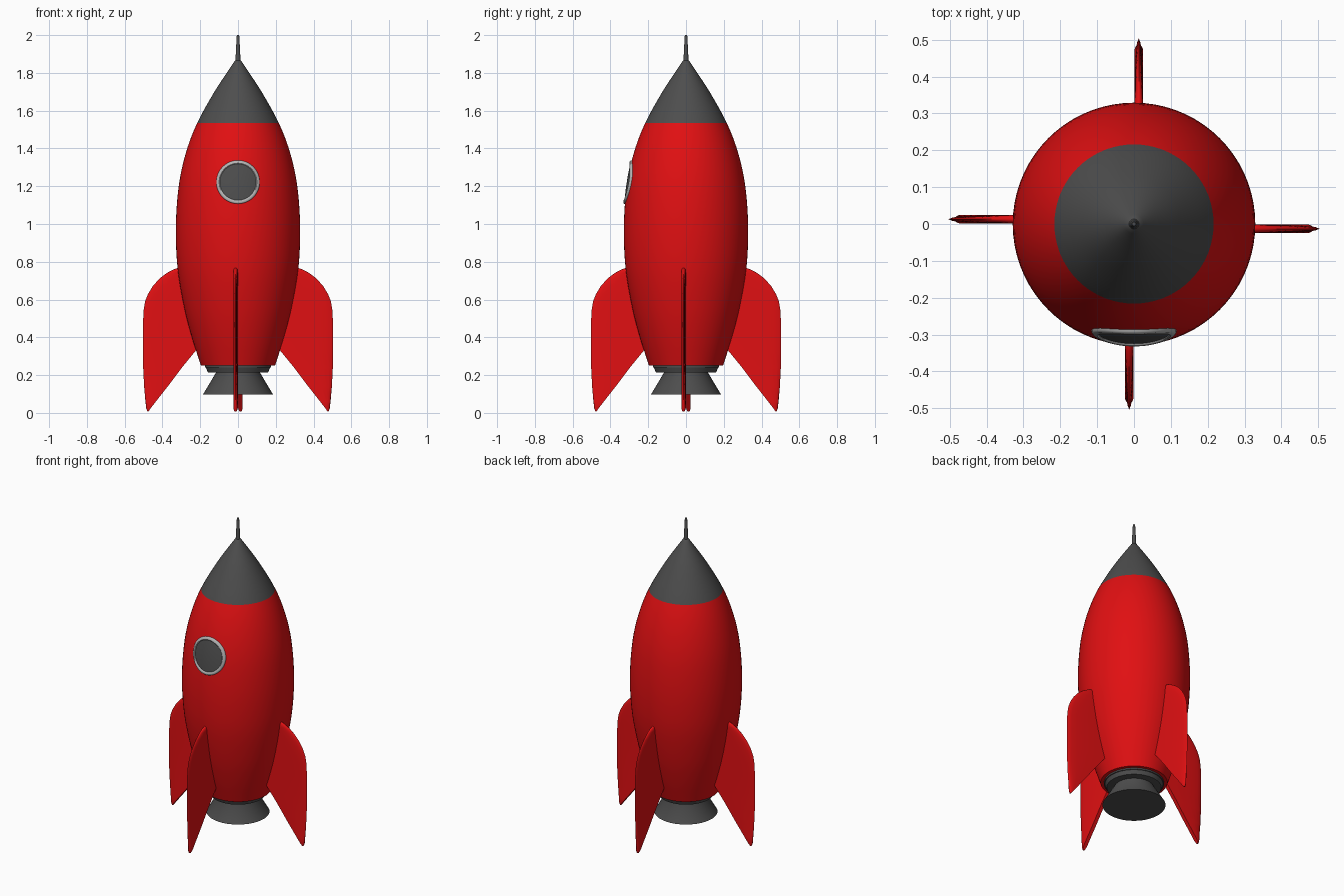
import bpy, bmesh, math

if "Cube" in bpy.data.objects:
    bpy.data.objects.remove(bpy.data.objects["Cube"])


def material(name, rgb):
    m = bpy.data.materials.new(name)
    m.diffuse_color = (*rgb, 1)
    m.use_nodes = True
    m.node_tree.nodes["Principled BSDF"].inputs["Base Color"].default_value = m.diffuse_color
    return m


RED = material("red paint", (0.75, 0.005, 0.006))
GREY = material("dark grey", (0.075, 0.075, 0.075))
SILVER = material("light grey", (0.45, 0.45, 0.45))
SEG = 72

# hull radius by height
HULL = [(0.25, 0.196), (0.40, 0.244), (0.55, 0.283), (0.75, 0.318), (0.93, 0.329),
        (1.10, 0.324), (1.25, 0.306), (1.40, 0.269), (1.535, 0.216), (1.70, 0.125),
        (1.80, 0.060), (1.85, 0.026)]


def hull_radius(z):
    """Smooth interpolation through the hull profile."""
    n = len(HULL)
    i = max(k for k in range(n - 1) if HULL[k][0] <= z or k == 0)

    def slope(k):
        a, b = HULL[max(k - 1, 0)], HULL[min(k + 1, n - 1)]
        return (b[1] - a[1]) / (b[0] - a[0])
    (z0, r0), (z1, r1) = HULL[i], HULL[i + 1]
    d = z1 - z0
    t = (z - z0) / d
    return ((2*t**3 - 3*t**2 + 1) * r0 + (t**3 - 2*t**2 + t) * d * slope(i)
            + (3*t**2 - 2*t**3) * r1 + (t**3 - t**2) * d * slope(i + 1))


def finish(name, bm, mats, angle=35):
    bmesh.ops.recalc_face_normals(bm, faces=bm.faces[:])
    me = bpy.data.meshes.new(name)
    bm.to_mesh(me)
    bm.free()
    for m in mats:
        me.materials.append(m)
    ob = bpy.data.objects.new(name, me)
    bpy.context.collection.objects.link(ob)
    bpy.ops.object.select_all(action='DESELECT')
    ob.select_set(True)
    bpy.context.view_layer.objects.active = ob
    bpy.ops.object.shade_smooth_by_angle(angle=math.radians(angle))
    return ob


def bridge(bm, loops):
    """Quads between successive closed loops of vertices."""
    for a, b in zip(loops, loops[1:]):
        for i in range(len(a)):
            j = (i + 1) % len(a)
            bm.faces.new((a[i], a[j], b[j], b[i]))


def lathe(bm, profile, seg=SEG):
    """Closed solid of revolution from (radius, z) pairs, bottom to top."""
    loops = [[bm.verts.new((r * math.cos(2*math.pi*i/seg), r * math.sin(2*math.pi*i/seg), z))
              for i in range(seg)] for r, z in profile]
    bridge(bm, loops)
    bm.faces.new(loops[0])
    bm.faces.new(loops[-1])


# hull with grey nose
NOSE_Z = 1.535
zs = [0.25 + (NOSE_Z - 0.25) * i / 30 for i in range(31)]
zs += [NOSE_Z + (1.85 - NOSE_Z) * i / 10 for i in range(1, 11)]
bm = bmesh.new()
lathe(bm, [(hull_radius(z), z) for z in zs] + [(0.018, 1.862), (0.010, 1.868)])
for f in bm.faces:
    f.material_index = int(f.calc_center_median().z > NOSE_Z)
finish("hull", bm, [RED, GREY])

# antenna
bm = bmesh.new()
lathe(bm, [(0.014, 1.855), (0.007, 1.995), (0.005, 2.0)], 24)
finish("antenna", bm, [GREY])

# engine collar and bell
bm = bmesh.new()
lathe(bm, [(0.176, 0.24), (0.176, 0.26)])
lathe(bm, [(0.148, 0.213), (0.160, 0.215), (0.174, 0.25)])
finish("engine_collar", bm, [GREY])
bm = bmesh.new()
lathe(bm, [(0.185, 0.098), (0.116, 0.214), (0.116, 0.22)])
finish("engine_bell", bm, [GREY])

# fins: (z, inner, outer) slices, thinning toward the outer edge
FIN = [(0.008, 0.473, 0.480), (0.025, 0.462, 0.486), (0.06, 0.435, 0.490),
       (0.14, 0.372, 0.497), (0.24, 0.297, 0.502), (0.34, 0.215, 0.504),
       (0.45, 0.22, 0.504), (0.54, 0.25, 0.500), (0.59, 0.26, 0.492),
       (0.63, 0.27, 0.476), (0.67, 0.28, 0.452), (0.71, 0.28, 0.417),
       (0.74, 0.29, 0.378), (0.758, 0.29, 0.345), (0.768, 0.29, 0.318)]


def fin(name, turn):
    bm = bmesh.new()
    c, s = round(math.cos(turn)), round(math.sin(turn))
    ts = [0, 0.3, 0.55, 0.75, 0.88, 0.96]
    loops = []
    for k, (z, a, b) in enumerate(FIN):
        h = 0.012 * (0.5 if k in (0, len(FIN) - 1) else 1)
        side = [(a + (b - a) * t, h * math.sqrt(1 - t**3)) for t in ts]
        ring = side + [(b, 0)] + [(x, -y) for x, y in reversed(side)]
        ring = [(x, y - 0.013) for x, y in ring]
        loops.append([bm.verts.new((c*x - s*y, s*x + c*y, z)) for x, y in ring])
    bridge(bm, loops)
    bm.faces.new(loops[0])
    bm.faces.new(loops[-1])
    finish(name, bm, [RED], 50)


for i, side in enumerate(("right", "back", "left", "front")):
    fin(side + "_fin", i * math.pi / 2)

# porthole, wrapped onto the hull
WIN_Z = 1.222


def wrapped_loop(bm, r, lift, seg=48):
    loop = []
    for i in range(seg):
        a = 2 * math.pi * i / seg
        x, z = r * math.cos(a), WIN_Z + r * math.sin(a)
        loop.append(bm.verts.new((x, -math.sqrt(hull_radius(z)**2 - x*x) - lift, z)))
    return loop


bm = bmesh.new()
ring = [wrapped_loop(bm, r, l) for r, l in
        ((0.115, -0.006), (0.115, 0.005), (0.111, 0.009), (0.100, 0.009), (0.096, 0.005), (0.096, -0.006))]
bridge(bm, ring + ring[:1])
finish("porthole_rim", bm, [SILVER], 50)

bm = bmesh.new()
glass = [wrapped_loop(bm, r, 0.003) for r in (0.098, 0.08, 0.06, 0.04, 0.02)]
bridge(bm, glass)
bm.faces.new(glass[-1])
ob = finish("porthole_glass", bm, [GREY])
if ob.data.polygons[0].normal.y > 0:
    ob.data.flip_normals()
